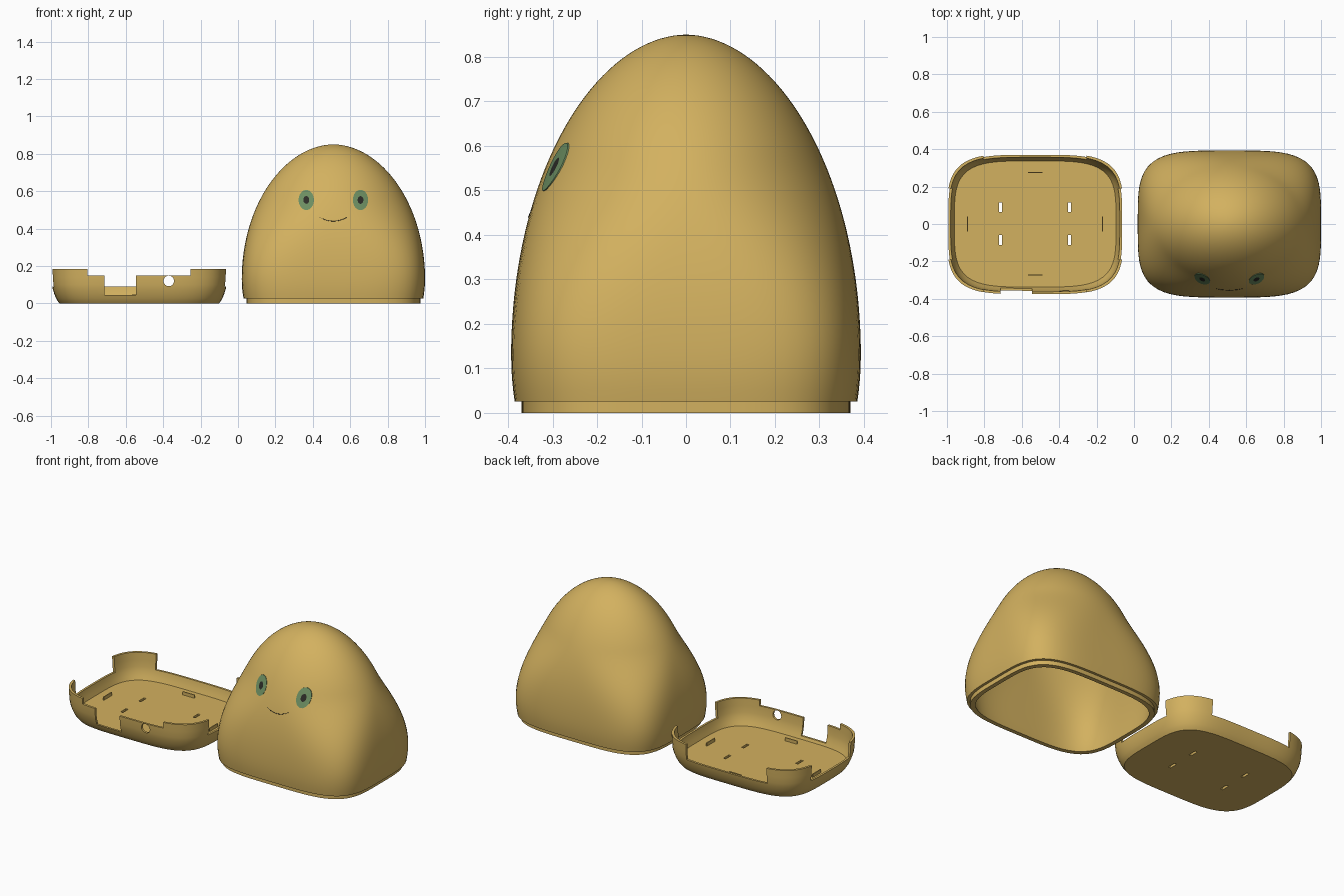
import bpy, bmesh, math
from mathutils import Vector, Matrix

if "Cube" in bpy.data.objects:
    bpy.data.objects.remove(bpy.data.objects["Cube"], do_unlink=True)


def material(name, rgb):
    m = bpy.data.materials.new(name)
    m.use_nodes = True
    m.diffuse_color = (*rgb, 1)
    m.node_tree.nodes["Principled BSDF"].inputs["Base Color"].default_value = (*rgb, 1)
    return m


TAN = material("tan plastic", (0.65, 0.44, 0.115))
GREEN = material("eye green", (0.15, 0.27, 0.12))
DARK = material("dark pupil", (0.025, 0.025, 0.02))


def finish(name, bm, *mats):
    bmesh.ops.recalc_face_normals(bm, faces=bm.faces)
    me = bpy.data.meshes.new(name)
    bm.to_mesh(me)
    bm.free()
    ob = bpy.data.objects.new(name, me)
    bpy.context.collection.objects.link(ob)
    for m in mats:
        me.materials.append(m)
    return ob


def smooth(ob):
    bpy.ops.object.select_all(action='DESELECT')
    ob.select_set(True)
    bpy.context.view_layer.objects.active = ob
    bpy.ops.object.shade_smooth_by_angle(angle=math.radians(35))


def loft(name, cx, sections, segs=96):
    """Join superellipse sections (half x, half y, z, exponent), capped at both ends."""
    bm = bmesh.new()
    rings = []
    for hx, hy, z, n in sections:
        ring = []
        for i in range(segs):
            a = math.tau * i / segs
            c, s = math.cos(a), math.sin(a)
            r = (abs(c) ** n + abs(s) ** n) ** (-1 / n)
            ring.append(bm.verts.new((cx + hx * r * c, hy * r * s, z)))
        rings.append(ring)
    for lo, hi in zip(rings, rings[1:]):
        for i in range(segs):
            j = (i + 1) % segs
            bm.faces.new((lo[i], lo[j], hi[j], hi[i]))
    bm.faces.new(rings[0])
    bm.faces.new(rings[-1])
    return finish(name, bm, TAN)


# Domed shell: rounded box at the foot, round at the crown
SX, HX, HY, TOP, WAIST, LEDGE = 0.51, 0.49, 0.393, 0.85, 0.13, 0.026


def exponent(z):
    t = min(max((z - 0.12) / 0.45, 0), 1)
    return 4 - 2 * t * t * (3 - 2 * t)


def width(z, top=TOP):
    if z < WAIST:
        return 1 - 0.02 * ((WAIST - z) / (WAIST - LEDGE)) ** 2
    return max(1 - ((z - WAIST) / (top - WAIST)) ** 2, 0) ** 0.52


def heights(top, steps=40):
    dome = [WAIST + (top - WAIST) * math.sin(math.pi / 2 * i / steps) for i in range(steps)]
    return [LEDGE, 0.05, 0.075, 0.1] + dome + [top - 0.0001]


def dome_sections(hx, hy, top):
    return [(hx * width(z, top), hy * width(z, top), z, exponent(z)) for z in heights(top)]


inner = dome_sections(HX - 0.035, HY - 0.035, TOP - 0.03)
lip = [(0.44, 0.345, 0, 4), (0.465, 0.37, 0, 4), (0.465, 0.37, LEDGE, 4)]
smooth(loft("domed_shell", SX, inner[::-1] + lip + dome_sections(HX, HY, TOP)))


def on_shell(x, z, out=0.0):
    """Point on the front of the shell, x measured from its middle."""
    w, n = width(z), exponent(z)
    y = HY * w * (1 - abs(x / (HX * w)) ** n) ** (1 / n)
    return Vector((SX + x, -y - out, z))


# Eyes: thin plates following the shell, green with a dark pupil
def eye(name, cx, cz, rx=0.041, rz=0.054, segs=32):
    bm = bmesh.new()
    levels = [(1, -0.002), (1, 0.003), (0.8, 0.003), (0.6, 0.003), (0.38, 0.003), (0.2, 0.003)]
    rings = []
    for r, out in levels:
        rings.append([bm.verts.new(on_shell(cx + rx * r * math.cos(math.tau * i / segs),
                                            cz + rz * r * math.sin(math.tau * i / segs), out))
                      for i in range(segs)])
    for k, (a, b) in enumerate(zip(rings, rings[1:])):
        for i in range(segs):
            j = (i + 1) % segs
            bm.faces.new((a[i], a[j], b[j], b[i])).material_index = int(k >= 4)
    bm.faces.new(rings[-1]).material_index = 1
    smooth(finish(name, bm, GREEN, DARK))


eye("right_eye", -0.145, 0.553)
eye("left_eye", 0.145, 0.553)

# Smile: fine line across the front
cu = bpy.data.curves.new("smile", 'CURVE')
cu.dimensions = '3D'
cu.bevel_depth = 0.0015
cu.bevel_resolution = 1
line = cu.splines.new('POLY')
line.points.add(16)
for i, p in enumerate(line.points):
    t = i / 8 - 1
    p.co = (*on_shell(0.075 * t, 0.44 + 0.022 * t * t), 1)
    p.radius = 1.1 - 0.6 * t * t
cu.materials.append(DARK)
bpy.context.collection.objects.link(bpy.data.objects.new("smile", cu))

# Base tray: curved wall around a flat floor
TX, TW, TD, WALL, FLOOR = -0.528, 0.472, 0.377, 0.013, 0.028
profile = [(0.045, 0), (0.036, 0.012), (0.027, 0.028), (0.018, 0.05),
           (0.01, 0.075), (0.005, 0.1), (0.002, 0.14), (0, 0.185)]
outside = [(TW - d, TD - d, z, 4) for d, z in profile]
inside = [(TW - d - WALL, TD - d - WALL, max(z, FLOOR), 4) for d, z in profile[2:]]
tray = loft("base_tray", TX, outside + inside[::-1])


def box(name, x, y, z):
    bm = bmesh.new()
    bmesh.ops.create_cube(bm, size=1)
    for v in bm.verts:
        v.co = [(lo + hi) / 2 + c * (hi - lo) for c, (lo, hi) in zip(v.co, (x, y, z))]
    return finish(name, bm, TAN)


def cut(ob, cutter):
    mod = ob.modifiers.new("cut", 'BOOLEAN')
    mod.operation = 'DIFFERENCE'
    mod.solver = 'EXACT'
    mod.object = cutter
    deps = bpy.context.evaluated_depsgraph_get()
    ob_mesh = bpy.data.meshes.new_from_object(ob.evaluated_get(deps))
    ob.modifiers.clear()
    ob.data = ob_mesh
    bpy.data.objects.remove(cutter, do_unlink=True)


# Lowered walls between the corner tabs, and the front port
span, front, back = (-0.805, -0.255), (-0.5, -0.2), (0.2, 0.5)
cut(tray, box("back_gap", span, back, (0.09, 0.3)))
cut(tray, box("side_gap", (-1.1, 0), (-0.19, 0.19), (0.09, 0.3)))
cut(tray, box("front_gap", span, front, (0.15, 0.3)))
cut(tray, box("port_gap", (-0.715, -0.545), front, (0.045, 0.3)))

# Round cable hole
bm = bmesh.new()
bmesh.ops.create_cone(bm, cap_ends=True, segments=32, radius1=0.028, radius2=0.028, depth=0.3,
                      matrix=Matrix.Translation((-0.37, -0.35, 0.12)) @ Matrix.Rotation(math.pi / 2, 4, 'X'))
cut(tray, finish("cable_hole", bm, TAN))

# Four slots through the floor
for x in (-0.715, -0.345):
    for y in (0.09, -0.085):
        cut(tray, box("slot", (x - 0.008, x + 0.008), (y - 0.026, y + 0.026), (-0.1, 0.1)))
smooth(tray)

# Four small upright ribs near the floor edges
for name, y in (("back_rib", 0.275), ("front_rib", -0.272)):
    box(name, (TX - 0.04, TX + 0.04), (y - 0.003, y + 0.003), (FLOOR - 0.005, FLOOR + 0.02))
for name, x in (("right_rib", -0.89), ("left_rib", -0.168)):
    box(name, (x - 0.003, x + 0.003), (-0.04, 0.04), (FLOOR - 0.005, FLOOR + 0.02))
